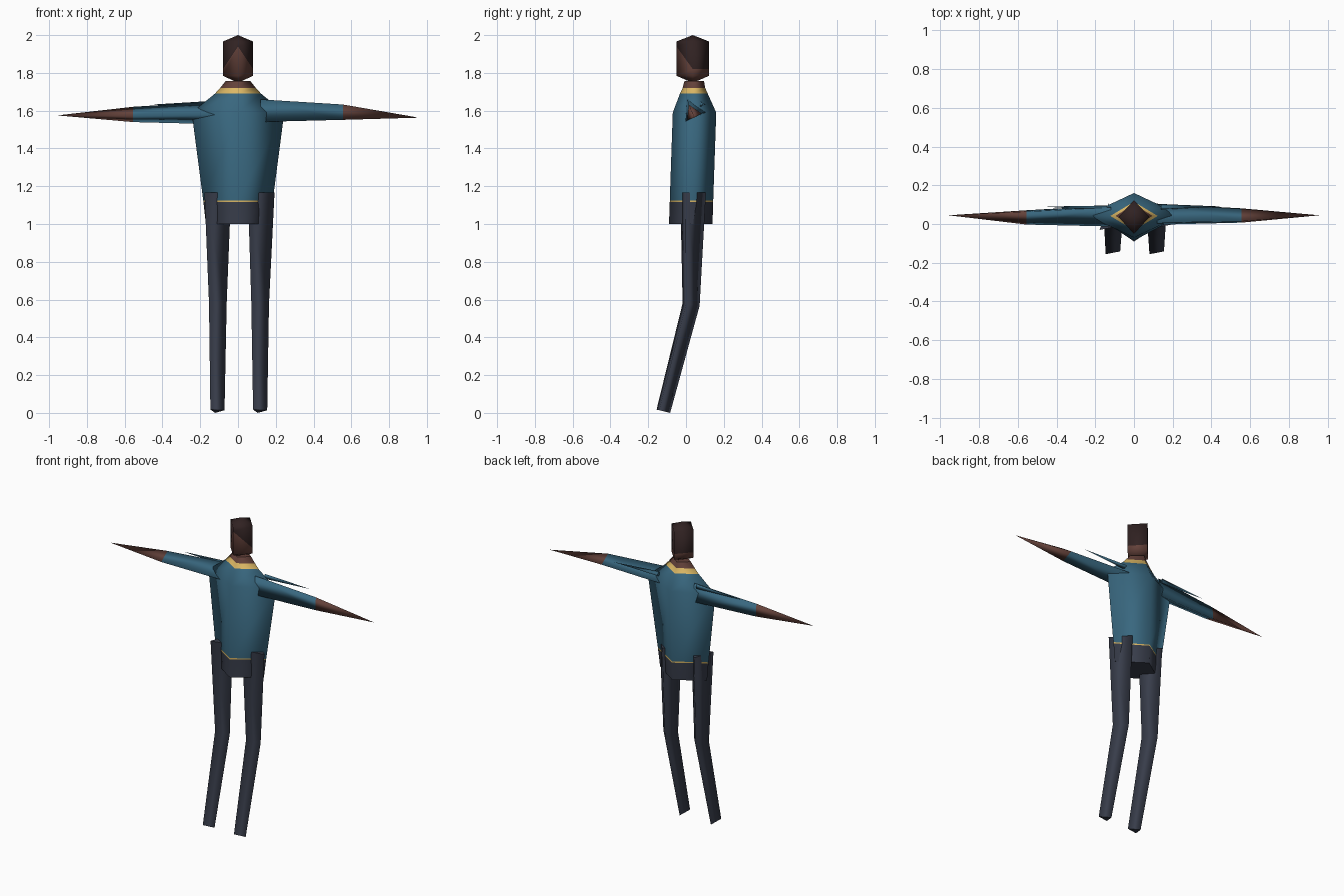
import bpy, bmesh
from math import cos, sin, radians
from mathutils import Vector

cube = bpy.data.objects.get("Cube")
if cube:
    bpy.data.objects.remove(cube)


def material(name, rgb):
    m = bpy.data.materials.new(name)
    m.use_nodes = True
    m.diffuse_color = (*rgb, 1)
    bsdf = m.node_tree.nodes["Principled BSDF"]
    bsdf.inputs["Base Color"].default_value = (*rgb, 1)
    bsdf.inputs["Roughness"].default_value = 0.8
    return m


BLUE = material("blue_shirt", (0.040, 0.135, 0.21))
SKIN = material("brown_skin", (0.125, 0.053, 0.042))
HAIR = material("dark_hair", (0.030, 0.016, 0.016))
CLOTH = material("dark_trousers", (0.040, 0.047, 0.070))
GOLD = material("gold_trim", (0.72, 0.48, 0.13))


def loft(rings, bands):
    """Skin the rings with quads; bands gives a material slot per gap."""
    bm = bmesh.new()
    loops = [[bm.verts.new(p) for p in ring] for ring in rings]
    n = len(loops[0])
    for a, b, slot in zip(loops, loops[1:], bands):
        for i in range(n):
            j = (i + 1) % n
            f = bm.faces.new((a[i], a[j], b[j], b[i]))
            f.material_index = slot
            f.smooth = True
    # flat caps with hard rims
    for loop, slot in ((loops[0], bands[0]), (loops[-1], bands[-1])):
        if (loop[0].co - loop[1].co).length > 1e-4:
            cap = bm.faces.new(loop)
            cap.material_index = slot
            for e in cap.edges:
                e.smooth = False
    bmesh.ops.remove_doubles(bm, verts=bm.verts, dist=1e-5)
    bmesh.ops.recalc_face_normals(bm, faces=bm.faces)
    return bm


def finish(name, bm, mats):
    me = bpy.data.meshes.new(name)
    bm.to_mesh(me)
    bm.free()
    for m in mats:
        me.materials.append(m)
    ob = bpy.data.objects.new(name, me)
    bpy.context.collection.objects.link(ob)
    return ob


def diamond(z, half, front, back):
    mid = (front + back) / 2
    return [(half, mid, z), (0, back, z), (-half, mid, z), (0, front, z)]


def triangle(r, base):
    return [(r * cos(radians(base + k)), r * sin(radians(base + k)))
            for k in (0, 120, 240)]


# torso: trousers top, belt line, shirt, collar, neck
torso = [diamond(*row) for row in (
    (1.0, 0.17, -0.09, 0.14),
    (1.116, 0.183, -0.086, 0.144),
    (1.124, 0.184, -0.086, 0.144),
    (1.59, 0.245, -0.07, 0.16),
    (1.69, 0.122, -0.032, 0.115),
    (1.72, 0.095, -0.018, 0.102),
    (1.757, 0.065, -0.008, 0.095))]
finish("torso", loft(torso, (0, 1, 2, 2, 1, 3)), (CLOTH, GOLD, BLUE, SKIN))

# head: four-sided with shallow pointed ends
MID = 0.036
head = loft([diamond(1.747, 0, MID, MID), diamond(1.785, 0.08, -0.051, 0.123),
             diamond(1.966, 0.08, -0.051, 0.123), diamond(2.0, 0, MID, MID)],
            (0, 0, 0))


def cut(pick, point, normal):
    faces = [f for f in head.faces if pick(f.calc_center_median())]
    geom = set(faces)
    for f in faces:
        geom.update(f.edges)
        geom.update(f.verts)
    bmesh.ops.bisect_plane(head, geom=list(geom), plane_co=point,
                           plane_no=normal, dist=1e-5)


# hairline: level at the back, arched over the face
cut(lambda c: c.y > MID, (0, 0, 1.82), (0, 0, 1))
for s in (1, -1):
    cut(lambda c: c.y < MID and c.x * s > 0, (0, 0, 1.94), (1.5 * s, 0, 1))
for f in head.faces:
    c = f.calc_center_median()
    line = 1.82 if c.y > MID else 1.94 - 1.5 * abs(c.x)
    f.material_index = int(c.z > line)
finish("head", head, (SKIN, HAIR))


# legs: three-sided, bent forward below the knee
def leg_ring(cx, cy, z, r, tilt):
    return [(cx + x, cy + y, z - tilt * y) for x, y in triangle(r, 101)]


for name, s in (("left_leg", 1), ("right_leg", -1)):
    rings = [leg_ring(0.115 * s, 0.024, 1.168, 0.083, 0),
             leg_ring(0.112 * s, 0.018, 0.575, 0.055, 0.14),
             leg_ring(0.113 * s, -0.127, 0.0105, 0.044, 0.24)]
    finish(name, loft(rings, (0, 0)), (CLOTH,))


# arms: three-sided sleeves ending in pointed hands
def arm_ring(x, cy, cz, r, base):
    return [(x, cy + y, cz + z) for y, z in triangle(r, base)]


for side, s, base, lift in (("left", 1, -5, 0.012), ("right", -1, 185, 0)):
    shift = 0.02 if s < 0 else 0
    rings = [arm_ring(0.12 * s, 0.036 + shift, 1.585 + lift, 0.069, base),
             arm_ring(0.555 * s, 0.034 + shift / 2, 1.578 + lift, 0.047, base),
             arm_ring(0.957 * s, 0.045, 1.575 - lift, 0, base)]
    finish(side + "_arm", loft(rings, (0, 1)), (BLUE, SKIN))
    # loose fold of cloth behind the sleeve
    fold = [arm_ring(0.14 * s, 0.085, 1.635, 0.018, base),
            arm_ring(0.46 * s, 0.09, 1.632, 0, base)]
    finish(side + "_sleeve_fold", loft(fold, (0,)), (BLUE,))
